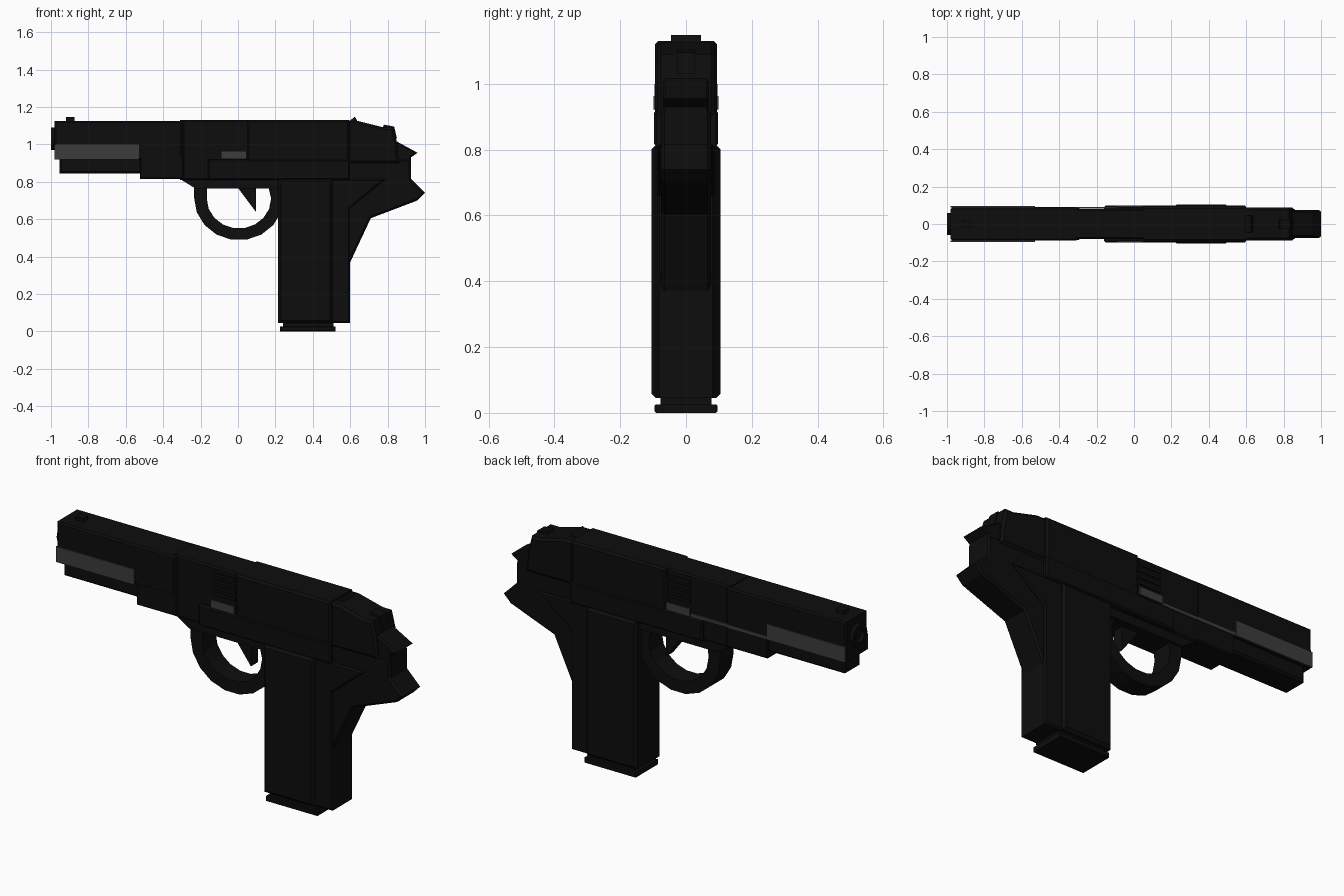
import bpy, bmesh, math

cube = bpy.data.objects.get("Cube")
if cube:
    bpy.data.objects.remove(cube, do_unlink=True)


def material(name, v):
    m = bpy.data.materials.new(name)
    m.use_nodes = True
    m.diffuse_color = (v, v, v, 1)
    m.node_tree.nodes["Principled BSDF"].inputs["Base Color"].default_value = (v, v, v, 1)
    return m


BLACK = material("black metal", 0.004)
GREY = material("dark grey steel", 0.045)


def plate(name, pts, half, bevel=0.0, mat=BLACK, y=0.0):
    """Extrude an (x, z) outline to y - half .. y + half."""
    bm = bmesh.new()
    a = [bm.verts.new((x, y - half, z)) for x, z in pts]
    b = [bm.verts.new((x, y + half, z)) for x, z in pts]
    bm.faces.new(a)
    bm.faces.new(b[::-1])
    for i in range(len(pts)):
        j = (i + 1) % len(pts)
        bm.faces.new((a[j], a[i], b[i], b[j]))
    bmesh.ops.recalc_face_normals(bm, faces=bm.faces)
    if bevel:
        # chamfer only the edges around the two side outlines
        rim = [e for e in bm.edges if abs(e.verts[0].co.y - e.verts[1].co.y) < 1e-5]
        bmesh.ops.bevel(bm, geom=rim, offset=bevel, segments=1, affect='EDGES')
    me = bpy.data.meshes.new(name)
    bm.to_mesh(me)
    bm.free()
    me.materials.append(mat)
    ob = bpy.data.objects.new(name, me)
    bpy.context.collection.objects.link(ob)
    return ob


def block(name, x0, x1, z0, z1, half, bevel=0.0, mat=BLACK, y=0.0):
    return plate(name, [(x0, z0), (x1, z0), (x1, z1), (x0, z1)], half, bevel, mat, y)


# Slide
block("slide_front", -0.98, -0.3, 0.92, 1.125, 0.088, 0.008)
block("slide_middle", -0.31, 0.06, 0.81, 1.13, 0.08, 0.008)
block("slide_rear", 0.05, 0.595, 0.9, 1.13, 0.094, 0.01)
plate("slide_tail", [(0.59, 0.9), (0.86, 0.9), (0.85, 1.01), (0.83, 1.09), (0.78, 1.09),
                     (0.64, 1.125), (0.59, 1.125)], 0.088, 0.012)

# Sights
block("front_sight", -0.92, -0.875, 1.11, 1.145, 0.02)
plate("rear_sight", [(0.59, 1.12), (0.625, 1.148), (0.64, 1.12)], 0.045)

# Muzzle ring: a tube along x
bm = bmesh.new()
rings = []
for x, r in ((-0.97, 0.06), (-1.0, 0.06), (-1.0, 0.035), (-0.97, 0.035)):
    rings.append([bm.verts.new((x, r * math.cos(k * math.tau / 12),
                                1.03 + r * math.sin(k * math.tau / 12))) for k in range(12)])
for p, q in zip(rings, rings[1:]):
    for k in range(12):
        bm.faces.new((p[k], p[k - 1], q[k - 1], q[k]))
bm.faces.new(rings[-1])
bmesh.ops.recalc_face_normals(bm, faces=bm.faces)
mesh = bpy.data.meshes.new("muzzle")
bm.to_mesh(mesh)
bm.free()
mesh.materials.append(BLACK)
bpy.context.collection.objects.link(bpy.data.objects.new("muzzle", mesh))

# Frame
block("dust_cover", -0.955, -0.5, 0.845, 0.93, 0.07, 0.01)
block("frame_front", -0.525, -0.29, 0.815, 1.125, 0.086, 0.006)
plate("frame_lower", [(-0.31, 0.815), (-0.23, 0.765), (0.25, 0.765), (0.25, 0.85), (-0.31, 0.85)], 0.07)
block("frame_rail", -0.16, 0.6, 0.81, 0.92, 0.098, 0.008)

# Side details on both faces
for side, s in (("right", -1), ("left", 1)):
    block("side_strip_" + side, -0.98, -0.53, 0.92, 1.0, 0.004, mat=GREY, y=s * 0.091)
    block("port_plate_" + side, -0.09, 0.045, 0.922, 0.963, 0.0045, mat=GREY, y=s * 0.0945)
    for i in range(4):
        z = 0.985 + i * 0.033
        block(f"port_rib_{side}_{i + 1}", -0.085, 0.045, z, z + 0.018, 0.0045, y=s * 0.083)
block("rail_line_left", -0.53, -0.09, 0.92, 0.936, 0.0045, mat=GREY, y=0.0865)

# Rear frame, hammer and tang
plate("rear_frame", [(0.48, 0.045), (0.6, 0.045), (0.6, 0.37), (0.71, 0.605), (0.96, 0.7),
                     (1.0, 0.74), (0.925, 0.815), (0.925, 0.92), (0.48, 0.92)], 0.076, 0.01)
plate("hammer", [(0.8, 0.9), (0.925, 0.9), (0.925, 0.93), (0.96, 0.955), (0.85, 1.015), (0.8, 1.04)], 0.07, 0.008)
plate("hammer_spur", [(0.76, 1.05), (0.85, 1.03), (0.835, 1.095), (0.78, 1.105)], 0.028)

# Grip
block("grip_panel", 0.215, 0.505, 0.045, 0.815, 0.105, 0.014)
plate("grip_back", [(0.48, 0.045), (0.6, 0.045), (0.6, 0.66), (0.79, 0.815), (0.48, 0.815)], 0.088, 0.008)
block("magazine_neck", 0.24, 0.51, 0.02, 0.06, 0.078)
block("magazine_base", 0.225, 0.52, 0.0, 0.026, 0.095, 0.004)

# Trigger guard: open half ring with upright ends
arc = [math.pi * (1 + k / 9) for k in range(10)]
outer = [(-0.235, 0.785)] + [(0.005 + 0.24 * math.cos(a), 0.715 + 0.228 * math.sin(a)) for a in arc] + [(0.235, 0.785)]
inner = [(-0.165, 0.785)] + [(0.005 + 0.172 * math.cos(a), 0.71 + 0.16 * math.sin(a)) for a in arc] + [(0.16, 0.785)]
plate("trigger_guard", outer + inner[::-1], 0.055)
plate("trigger", [(-0.01, 0.78), (0.095, 0.78), (0.095, 0.64)], 0.03)
